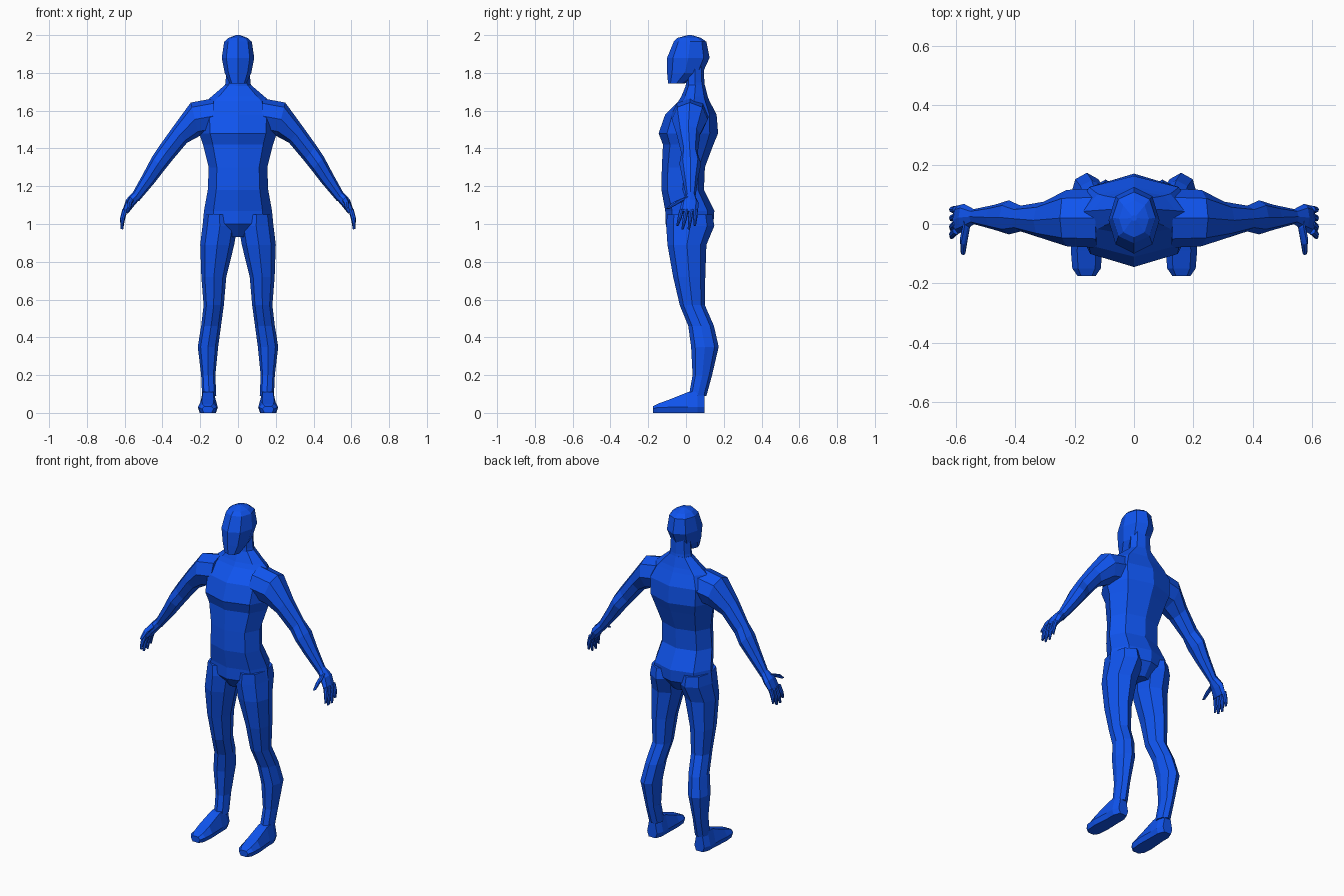
import bpy, bmesh

mat = bpy.data.materials.new("blue")
mat.diffuse_color = (0.005, 0.09, 0.87, 1)


def oval(a, b, yf, yb, k=0.7):
    """Eight-sided ring spanning a to b, each (x, z), and yf to yb in depth."""
    shape = [(0, -1), (.72, -k), (1, 0), (.72, k), (0, 1), (-.72, k), (-1, 0), (-.72, -k)]
    pts = []
    for s, t in shape:
        f = (s + 1) / 2
        pts.append((b[0] + (a[0] - b[0]) * f, (yf + yb) / 2 + t * (yb - yf) / 2,
                    b[1] + (a[1] - b[1]) * f))
    return pts


def loft(name, ring_sets, mirror=False):
    """Skin each list of rings into a closed flat-faced tube."""
    bm = bmesh.new()
    for rings in ring_sets:
        loops = [[bm.verts.new(p) for p in r] for r in rings]
        n = len(loops[0])
        for lo, hi in zip(loops, loops[1:]):
            for i in range(n):
                j = (i + 1) % n
                bm.faces.new((lo[i], lo[j], hi[j], hi[i]))
        bm.faces.new(loops[0][::-1])
        bm.faces.new(loops[-1])
    bmesh.ops.recalc_face_normals(bm, faces=bm.faces)
    me = bpy.data.meshes.new(name)
    bm.to_mesh(me)
    bm.free()
    me.materials.append(mat)
    ob = bpy.data.objects.new(name, me)
    bpy.context.collection.objects.link(ob)
    if mirror:
        ob.modifiers.new("mirror", 'MIRROR')
    return ob


def level(z, w, yf, yb, k=0.72):
    return oval((w, z), (-w, z), yf, yb, k)


# torso: pelvis, waist, chest, shoulders
loft("torso", [[level(*r) for r in [
    (.93, .08, -.05, .09), (1.0, .187, -.108, .145), (1.07, .18, -.11, .15),
    (1.18, .16, -.13, .095), (1.30, .155, -.128, .10), (1.42, .185, -.122, .145),
    (1.48, .205, -.145, .17), (1.58, .21, -.11, .162), (1.65, .17, -.04, .125),
    (1.675, .14, -.025, .115), (1.735, .07, 0, .10)]]])

# neck
loft("neck", [[level(1.70, .075, -.005, .105), level(1.75, .066, .0, .097),
               level(1.84, .06, .0, .095)]])

# head
loft("head", [[level(*r) for r in [
    (1.745, .045, -.095, -.005), (1.80, .07, -.10, .088), (1.88, .086, -.10, .125),
    (1.965, .073, -.065, .108), (1.985, .05, -.045, .08), (2.0, .01, .01, .03)]]])

# arms: outer point, inner point, front, back
loft("arm", [[oval(*r) for r in [
    ((.13, 1.665), (.12, 1.48), -.08, .12), ((.25, 1.643), (.205, 1.465), -.075, .115),
    ((.34, 1.52), (.27, 1.43), -.05, .075), ((.415, 1.415), (.35, 1.335), -.025, .062),
    ((.455, 1.355), (.39, 1.285), -.035, .08), ((.50, 1.27), (.44, 1.22), -.02, .065),
    ((.558, 1.165), (.525, 1.12), .0, .05)]]], True)

# hands
loft("palm", [[oval(*r) for r in [
    ((.555, 1.17), (.525, 1.125), .0, .05), ((.592, 1.13), (.555, 1.09), -.025, .068),
    ((.613, 1.07), (.583, 1.055), -.035, .062)]]], True)

fingers = []
for base, tip, tz in [(-.023, -.045, .995), (.002, -.018, .975), (.027, .015, .975), (.05, .047, .995)]:
    mid, mz = (base + tip) / 2, (1.07 + tz) / 2
    fingers.append([
        oval((.612, 1.08), (.586, 1.07), base - .012, base + .012),
        oval((.624, mz), (.600, mz - .005), mid - .011, mid + .011),
        oval((.622, tz), (.608, tz - .005), tip - .006, tip + .006)])
loft("fingers", fingers, True)

loft("thumb", [[oval(*r) for r in [
    ((.575, 1.145), (.55, 1.125), -.015, .03), ((.587, 1.12), (.56, 1.11), -.07, -.025),
    ((.585, 1.085), (.568, 1.08), -.105, -.085)]]], True)

# legs: height, inner x, outer x, front, back
loft("leg", [[oval((xo, z), (xi, z), yf, yb) for z, xi, xo, yf, yb in [
    (1.05, .02, .178, -.10, .14), (.99, .004, .188, -.105, .15),
    (.89, .02, .20, -.098, .108), (.72, .062, .194, -.068, .102),
    (.57, .075, .182, -.033, .10), (.46, .09, .195, .012, .148),
    (.35, .105, .213, .027, .173), (.20, .12, .195, .035, .138),
    (.09, .115, .19, .015, .108)]]], True)


def sole(y, xi, xo, top):
    d = (xo - xi) * .2
    return [(xi + .01, y, 0), (xo - .01, y, 0), (xo, y, min(.03, top * .6)), (xo - d, y, top),
            (xi + d, y, top), (xi, y, min(.03, top * .6))]


# feet
loft("foot", [[sole(*r) for r in [
    (.098, .125, .19, .10), (.06, .11, .205, .115), (.01, .11, .205, .11),
    (-.09, .107, .213, .07), (-.15, .112, .208, .048), (-.176, .13, .19, .035)]]], True)
